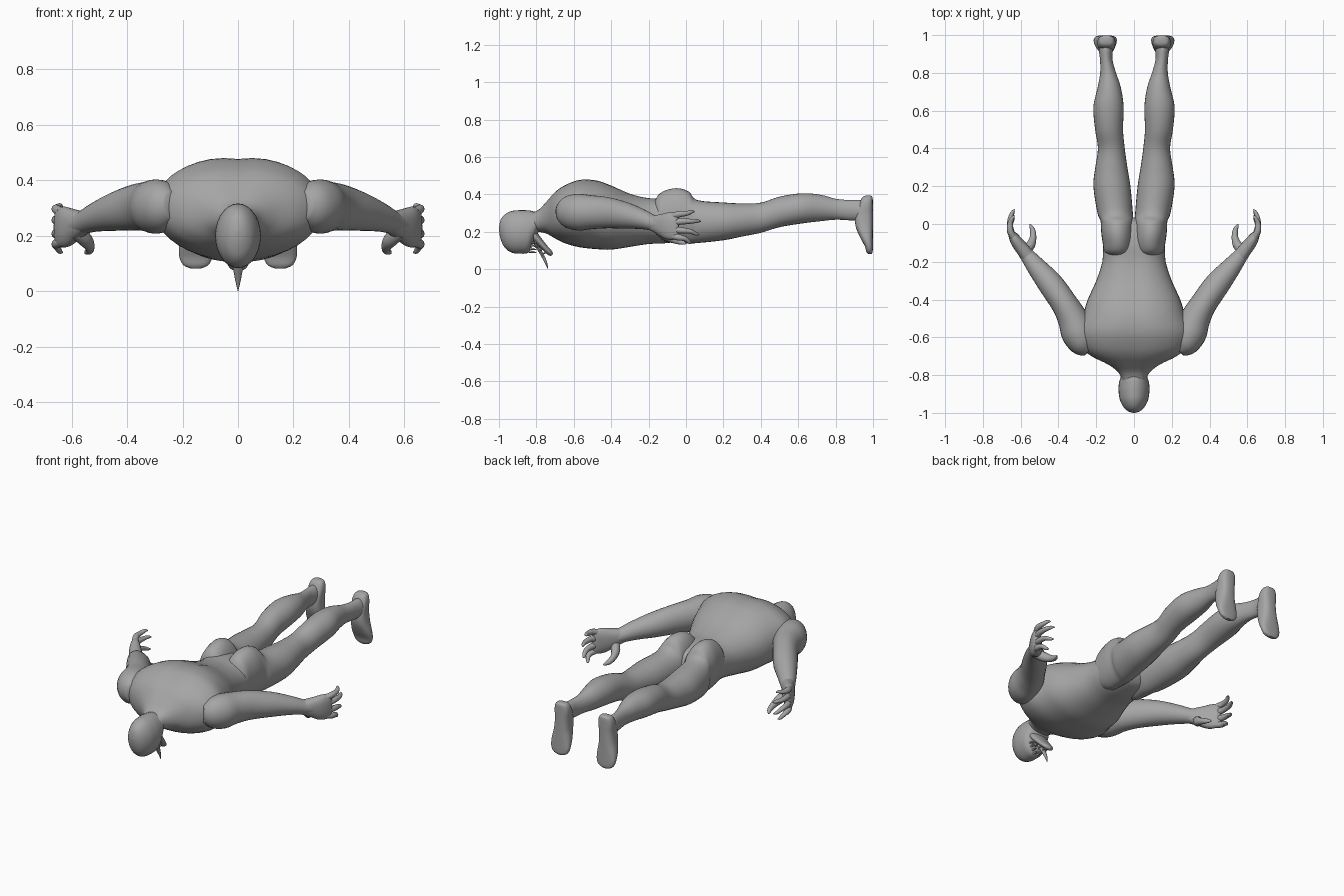
import bpy, bmesh, math
from mathutils import Vector

skin = bpy.data.materials.new("grey skin")
skin.diffuse_color = (0.38, 0.38, 0.38, 1)


def catmull(rows, steps):
    """Smoothly interpolate rows of numbers."""
    out = []
    for i in range(len(rows) - 1):
        p0, p1 = rows[max(i - 1, 0)], rows[i]
        p2, p3 = rows[i + 1], rows[min(i + 2, len(rows) - 1)]
        for s in range(steps):
            t = s / steps
            out.append([0.5 * (2 * b + (c - a) * t + (2 * a - 5 * b + 4 * c - d) * t * t
                               + (3 * b - a - 3 * c + d) * t ** 3)
                        for a, b, c, d in zip(p0, p1, p2, p3)])
    out.append(list(rows[-1]))
    return out


def loft(name, rows, axis=None, ref=(0, 0, 1), sides=28, steps=4, power=1.0,
         mirror=False, groove=0.0):
    """Skin elliptical rings; each row is x, y, z, side radius, up radius."""
    rows = catmull(rows, steps)
    centres = [Vector(r[:3]) for r in rows]
    bm = bmesh.new()
    rings = []
    for i, r in enumerate(rows):
        d = Vector(axis) if axis else centres[min(i + 1, len(rows) - 1)] - centres[max(i - 1, 0)]
        d.normalize()
        side = d.cross(Vector(ref)).normalized()
        up = side.cross(d)
        ring = []
        for k in range(sides):
            a = 2 * math.pi * k / sides
            c, s = math.cos(a), math.sin(a)
            c = math.copysign(abs(c) ** power, c)
            s = math.copysign(abs(s) ** power, s)
            p = centres[i] + side * c * max(r[3], 0.001) + up * s * max(r[4], 0.001)
            if s > 0:
                p.z -= groove * math.exp(-(p.x / 0.05) ** 2)
            ring.append(bm.verts.new(p))
        rings.append(ring)
    for r0, r1 in zip(rings, rings[1:]):
        for k in range(sides):
            n = (k + 1) % sides
            bm.faces.new((r0[k], r0[n], r1[n], r1[k]))
    bm.faces.new(rings[0])
    bm.faces.new(rings[-1])
    bmesh.ops.recalc_face_normals(bm, faces=bm.faces)
    me = bpy.data.meshes.new(name)
    bm.to_mesh(me)
    bm.free()
    me.materials.append(skin)
    ob = bpy.data.objects.new(name, me)
    bpy.context.collection.objects.link(ob)
    if mirror:
        ob.modifiers.new("Mirror", 'MIRROR').use_mirror_merge = False
    bpy.ops.object.select_all(action='DESELECT')
    ob.select_set(True)
    bpy.context.view_layer.objects.active = ob
    bpy.ops.object.shade_smooth_by_angle(angle=math.radians(50))
    return ob


def along_y(rows):
    """Turn x, y, bottom, top, half width into ring rows."""
    return [(x, y, (lo + hi) / 2, w, (hi - lo) / 2) for x, y, lo, hi, w in rows]


Y, Z = (0, 1, 0), (0, 0, 1)

# torso with neck, back and pelvis
loft("torso", along_y([
    (0, -.85, .20, .30, .055), (0, -.79, .20, .325, .08), (0, -.745, .19, .37, .135),
    (0, -.70, .165, .418, .225), (0, -.65, .14, .452, .28), (0, -.57, .118, .482, .30),
    (0, -.48, .108, .48, .27), (0, -.40, .105, .453, .245), (0, -.30, .12, .41, .20),
    (0, -.20, .135, .387, .168), (0, -.10, .14, .385, .16), (0, 0, .16, .36, .13),
    (0, .035, .2, .3, .07)]), axis=Y, sides=40, power=.92, groove=.008)

# head
loft("head", along_y([
    (0, -1.0, .21, .22, .004), (0, -.992, .165, .262, .03), (0, -.97, .117, .292, .055),
    (0, -.93, .088, .312, .075), (0, -.88, .083, .316, .082), (0, -.845, .088, .315, .08),
    (0, -.825, .12, .312, .075), (0, -.80, .18, .305, .066), (0, -.77, .22, .29, .04)]),
    axis=Y)

# open jaw, tongue and teeth
loft("jaw", [(0, -.84, .215, .06, .025), (0, -.80, .165, .058, .022), (0, -.755, .115, .046, .017),
             (0, -.725, .085, .03, .014), (0, -.716, .076, .006, .005)], ref=Y, sides=20)
loft("tongue", [(0, -.82, .16, .02, .008), (0, -.785, .105, .021, .009),
                (0, -.76, .06, .014, .008), (0, -.745, .025, .007, .005),
                (0, -.738, 0, .001, .001)], ref=Y, sides=12)
for i in range(4):
    t = i / 3
    x, z = .012 + .036 * t, .095 + .05 * t
    loft("upper_tooth", [(x, -.84, z, .007, .007), (x, -.812, z - .004, .004, .004),
                         (x, -.798, z - .008, .001, .001)], sides=8, steps=2, mirror=True)
    y, z = -.745 - .05 * t, .093 + .055 * t
    loft("lower_tooth", [(x * .8, y, z, .006, .006), (x * .8, y - .015, z - .008, .004, .004),
                         (x * .8, y - .03, z - .016, .001, .001)], sides=8, steps=2, mirror=True)

# legs with buttocks, thighs and calves
loft("leg", along_y([
    (.08, -.18, .23, .33, .03), (.085, -.15, .17, .395, .07), (.085, -.10, .145, .425, .081),
    (.088, -.04, .14, .433, .086), (.09, .015, .138, .415, .087), (.1, .06, .14, .37, .094),
    (.117, .2, .155, .357, .098), (.12, .3, .175, .352, .085), (.12, .4, .195, .356, .071),
    (.132, .5, .225, .388, .074), (.135, .62, .245, .406, .08), (.131, .72, .257, .398, .062),
    (.137, .8, .265, .377, .042), (.147, .87, .262, .37, .033), (.15, .93, .26, .37, .037),
    (.15, .975, .27, .36, .035)]), axis=Y, mirror=True)

# feet, soles facing backwards
loft("foot", [(.146, .975, .394, .014, .012), (.146, .97, .385, .036, .027),
              (.146, .962, .35, .047, .037), (.147, .952, .29, .046, .047),
              (.15, .953, .23, .05, .046), (.152, .965, .17, .06, .034),
              (.152, .977, .125, .06, .022), (.152, .981, .095, .046, .017),
              (.152, .983, .082, .02, .01)], axis=Z, ref=Y, power=.75, mirror=True)

# arms from shoulder to wrist
loft("arm", [(.235, -.67, .31, .04, .05), (.265, -.635, .308, .075, .085),
             (.295, -.575, .305, .09, .098), (.325, -.50, .305, .08, .09),
             (.37, -.42, .302, .07, .083), (.44, -.32, .287, .067, .07),
             (.51, -.235, .267, .053, .053), (.562, -.17, .246, .04, .041),
             (.59, -.135, .24, .035, .045)], mirror=True)

# palm
loft("palm", [(.55, -.185, .247, .036, .038), (.585, -.14, .24, .036, .055),
              (.62, -.095, .232, .032, .073), (.645, -.055, .23, .022, .07),
              (.652, -.04, .23, .008, .055)], mirror=True, power=.85, sides=24)

# fingers: knuckle height, tip y, tip height
for kz, ty, tz in [(.285, .045, .305), (.25, .078, .255), (.212, .07, .185), (.178, .03, .14)]:
    ky = -.07
    loft("finger", [(.638, ky, kz, .018, .018), (.655, ky + .3 * (ty - ky), kz + .3 * (tz - kz) + .004, .017, .017),
                    (.655, ky + .65 * (ty - ky), (kz + tz) / 2 + .004, .014, .013),
                    (.642, ky + .9 * (ty - ky), tz + .003, .009, .009), (.632, ty, tz, .002, .002)],
         sides=12, mirror=True)

# thumb
loft("thumb", [(.585, -.15, .215, .026, .028), (.55, -.115, .185, .025, .027),
               (.535, -.075, .162, .018, .02), (.536, -.035, .147, .014, .015),
               (.547, -.01, .14, .008, .009), (.552, 0, .137, .002, .002)],
     sides=14, mirror=True)
